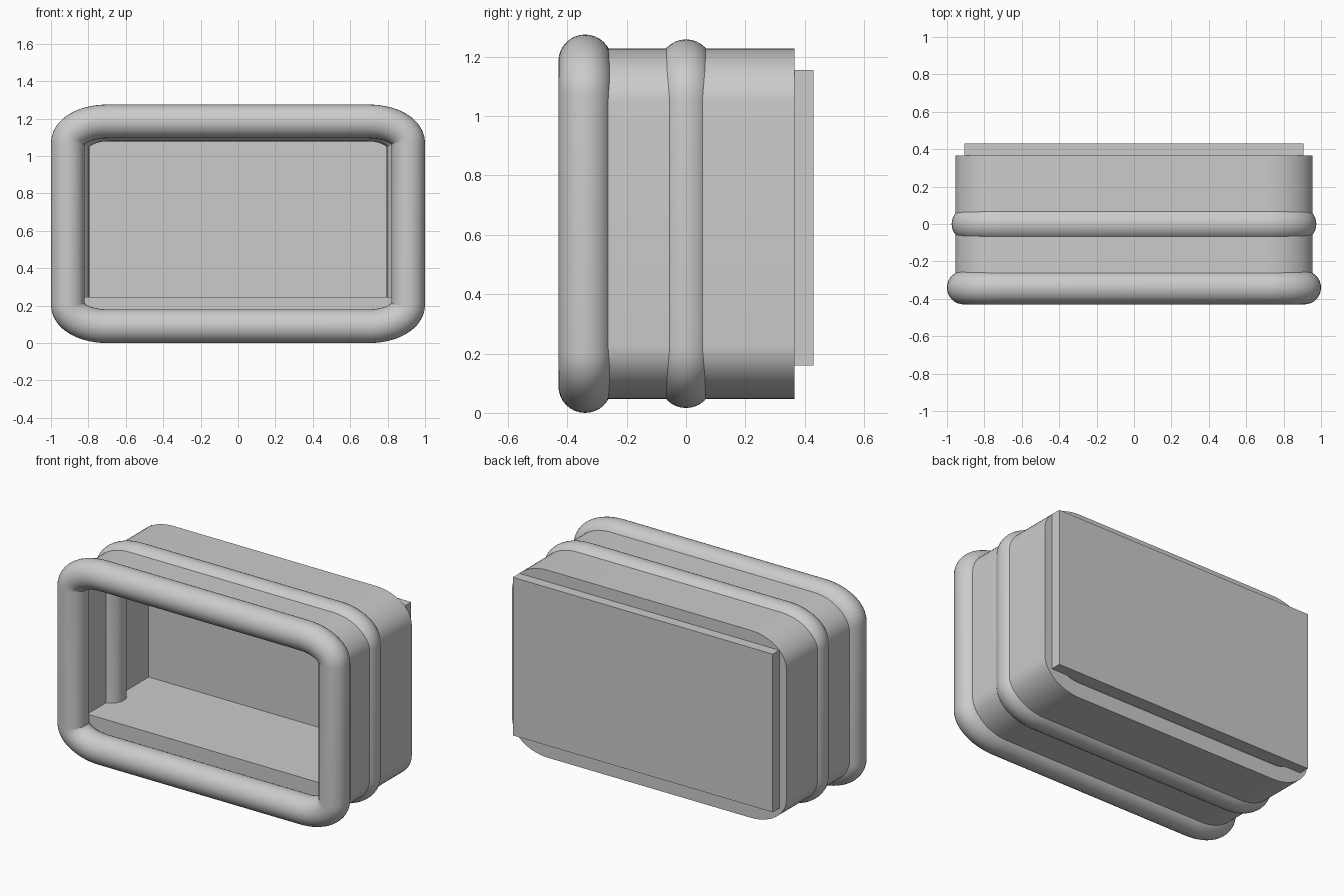
import bpy, bmesh
from math import sin, cos, pi, hypot, radians

if "Cube" in bpy.data.objects:
    bpy.data.objects.remove(bpy.data.objects["Cube"])

MID_Z = 0.6375


def outline(hx, hz, rx, rz, n=14):
    """Rounded rectangle with elliptical corners: (x, z, normal x, normal z)."""
    pts = []
    for k, (sx, sz) in enumerate(((1, 1), (-1, 1), (-1, -1), (1, -1))):
        for i in range(n + 1):
            t = k * pi / 2 + i / n * pi / 2
            nx, nz = cos(t) / rx, sin(t) / rz
            l = hypot(nx, nz)
            pts.append((sx * (hx - rx) + rx * cos(t),
                        MID_Z + sz * (hz - rz) + rz * sin(t), nx / l, nz / l))
    return pts


def sweep(name, path, profile):
    """Carry a closed (outward, y) profile around the outline."""
    bm = bmesh.new()
    rings = [[bm.verts.new((x + nx * o, y, z + nz * o)) for o, y in profile]
             for x, z, nx, nz in path]
    m = len(profile)
    for i, a in enumerate(rings):
        b = rings[(i + 1) % len(rings)]
        for j in range(m):
            k = (j + 1) % m
            bm.faces.new((a[j], a[k], b[k], b[j]))
    bmesh.ops.recalc_face_normals(bm, faces=bm.faces)
    me = bpy.data.meshes.new(name)
    bm.to_mesh(me)
    bm.free()
    ob = bpy.data.objects.new(name, me)
    bpy.context.collection.objects.link(ob)
    bpy.ops.object.select_all(action='DESELECT')
    bpy.context.view_layer.objects.active = ob
    ob.select_set(True)
    bpy.ops.object.shade_smooth_by_angle(angle=radians(35))
    return ob


def circle(r, y, n=32):
    return [(r * cos(2 * pi * i / n), y + r * sin(2 * pi * i / n)) for i in range(n)]


def box(name, lo, hi):
    bpy.ops.mesh.primitive_cube_add(size=1, location=[(a + b) / 2 for a, b in zip(lo, hi)])
    ob = bpy.context.object
    ob.name = name
    ob.scale = [b - a for a, b in zip(lo, hi)]
    bpy.ops.object.transform_apply(location=False, rotation=False, scale=True)


# Outer sleeve, open at the front
sweep("shell", outline(0.955, 0.59, 0.25, 0.18),
      [(0, -0.33), (0, 0.365), (-0.095, 0.365), (-0.095, -0.33)])

# Thick front rim and the band round the middle
sweep("front_rim", outline(0.91, 0.5475, 0.21, 0.115), circle(0.09, -0.34))
sweep("middle_band", outline(0.885, 0.531, 0.19, 0.115), circle(0.09, 0.0))

# Back panel and inner floor slab
box("back_panel", (-0.905, 0.34, 0.16), (0.905, 0.43, 1.155))
box("inner_floor", (-0.87, -0.27, 0.13), (0.87, 0.345, 0.245))
